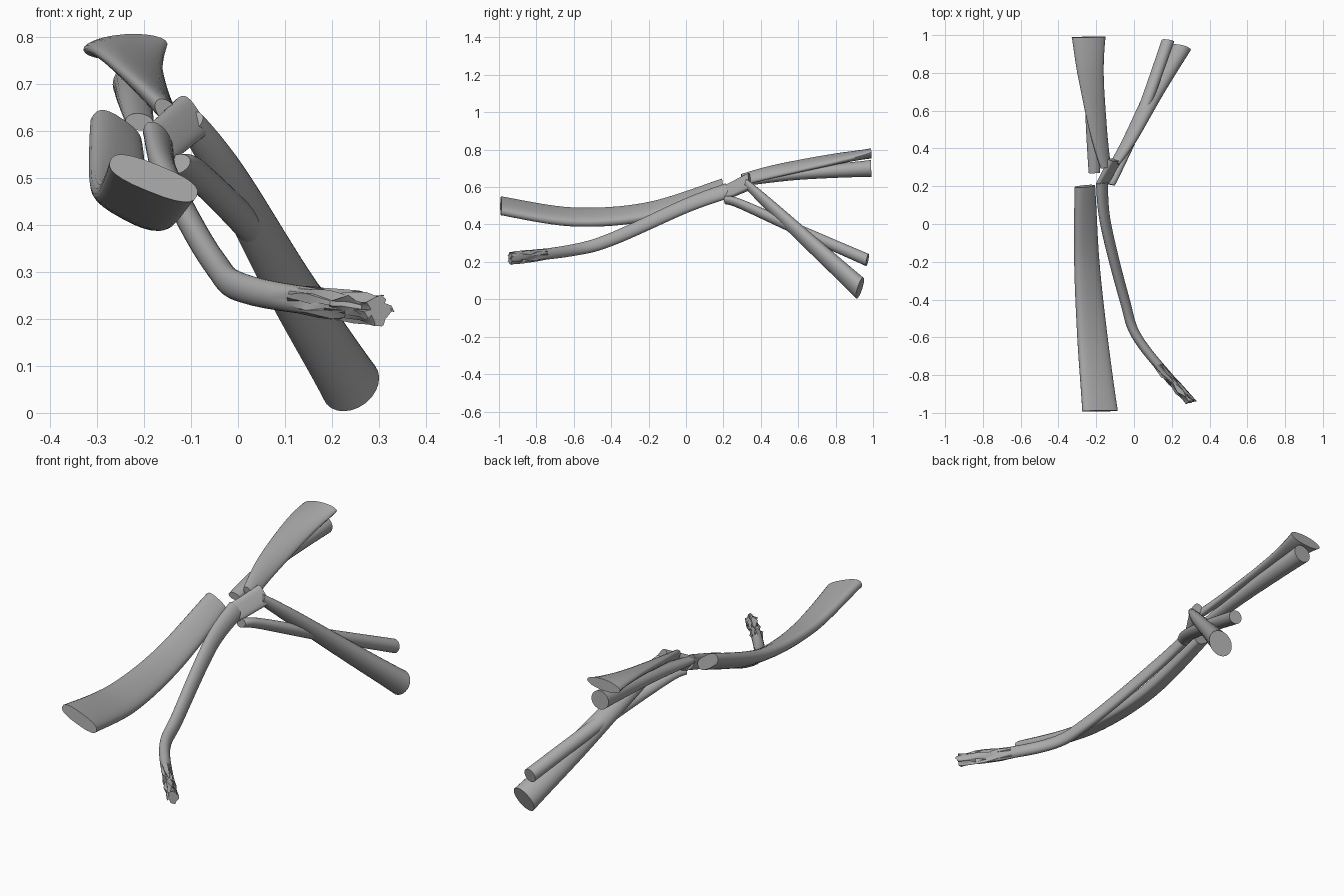
import bpy, bmesh, math, random
from mathutils import Vector

random.seed(4)
if "Cube" in bpy.data.objects:
    bpy.data.objects.remove(bpy.data.objects["Cube"])

# One plain colour for every part
grey = bpy.data.materials.new("tissue grey")
grey.use_nodes = True
colour = (0.4, 0.4, 0.4, 1)
grey.diffuse_color = colour
grey.node_tree.nodes["Principled BSDF"].inputs["Base Color"].default_value = colour


def smooth_path(points, steps):
    """Catmull-Rom curve through the given points."""
    guides = [Vector(p) for p in (points[0], *points, points[-1])]
    path = []
    for before, start, end, after in zip(guides, guides[1:], guides[2:], guides[3:]):
        for step in range(steps):
            t = step / steps
            leave, arrive = (end - before) / 2, (after - start) / 2
            bend = 3 * (end - start) - 2 * leave - arrive
            settle = 2 * (start - end) + leave + arrive
            path.append(start + leave * t + bend * t ** 2 + settle * t ** 3)
    return path + [guides[-1]]


def rounded(value, power):
    """Squares off a sine or cosine when power is below one."""
    return math.copysign(abs(value) ** power, value)


def band(name, points, wide, thick, tilt, power=1, sides=24, steps=8, frayed=0):
    """Loft an oval whose half width, half thickness and tilt run from start to end."""
    path = smooth_path(points, steps)
    last = len(path) - 1
    bm = bmesh.new()
    rings = []
    for index, centre in enumerate(path):
        blend = index / last

        def between(pair):
            return pair[0] + (pair[1] - pair[0]) * blend

        # Sections face halfway between the path and the long axis
        tangent = (path[min(index + 1, last)] - path[max(index - 1, 0)]).normalized()
        facing = (tangent + Vector((0, math.copysign(1, tangent.y), 0))).normalized()
        angle = math.radians(between(tilt))
        across = Vector((math.cos(angle), 0, math.sin(angle)))
        across = (across - facing * across.dot(facing)).normalized()
        up = across.cross(facing)
        rough = 0.01 if index > last - frayed else 0
        ring = []
        for side in range(sides):
            turn = math.tau * side / sides
            point = centre + across * between(wide) * rounded(math.cos(turn), power)
            point += up * between(thick) * rounded(math.sin(turn), power)
            point += Vector([random.uniform(-rough, rough) for axis in "xyz"])
            ring.append(bm.verts.new(point))
        rings.append(ring)

    # Skin the rings and close both cut ends
    for near, far in zip(rings, rings[1:]):
        for side in range(sides):
            bm.faces.new((near[side - 1], near[side], far[side], far[side - 1]))
    bm.faces.new(rings[0])
    bm.faces.new(rings[-1])
    bmesh.ops.recalc_face_normals(bm, faces=bm.faces)

    mesh = bpy.data.meshes.new(name)
    bm.to_mesh(mesh)
    bm.free()
    mesh.materials.append(grey)
    part = bpy.data.objects.new(name, mesh)
    bpy.context.collection.objects.link(part)
    bpy.ops.object.select_all(action='DESELECT')
    part.select_set(True)
    bpy.context.view_layer.objects.active = part
    bpy.ops.object.shade_smooth_by_angle(angle=math.radians(45))


# Broad flat strap reaching forward
band("front_strap",
     [(-0.26, 0.2, 0.6), (-0.25, -0.2, 0.47), (-0.22, -0.6, 0.44), (-0.18, -0.99, 0.5)],
     wide=(0.06, 0.1), thick=(0.03, 0.03), tilt=(-36, -22), power=0.75)

# Slender cord curling outward to a torn tip
band("front_cord",
     [(-0.17, 0.22, 0.58), (-0.15, 0, 0.5), (-0.05, -0.4, 0.32),
      (0.03, -0.62, 0.26), (0.3, -0.94, 0.22)],
     wide=(0.045, 0.027), thick=(0.026, 0.026), tilt=(-60, -85), frayed=5)

# Short wide collar joining the bands
band("collar", [(-0.17, 0.21, 0.57), (-0.1, 0.34, 0.63)],
     wide=(0.045, 0.05), thick=(0.016, 0.022), tilt=(-54, -57), power=0.6)

# Upper pair reaching back
band("back_upper_strap",
     [(-0.15, 0.3, 0.64), (-0.19, 0.5, 0.69), (-0.23, 0.8, 0.75), (-0.24, 0.99, 0.78)],
     wide=(0.035, 0.09), thick=(0.02, 0.027), tilt=(-50, 4))
band("back_upper_cord",
     [(-0.21, 0.27, 0.62), (-0.22, 0.6, 0.67), (-0.22, 0.99, 0.7)],
     wide=(0.03, 0.047), thick=(0.018, 0.045), tilt=(-8, 0))

# Lower pair crossing on the way back and down
band("back_lower_strap",
     [(-0.1, 0.32, 0.62), (-0.02, 0.45, 0.5), (0.11, 0.7, 0.27), (0.24, 0.93, 0.06)],
     wide=(0.028, 0.066), thick=(0.02, 0.055), tilt=(35, 40))
band("back_lower_cord",
     [(-0.13, 0.21, 0.53), (-0.09, 0.29, 0.51), (0.04, 0.58, 0.38), (0.18, 0.97, 0.21)],
     wide=(0.03, 0.034), thick=(0.02, 0.033), tilt=(20, 45))
